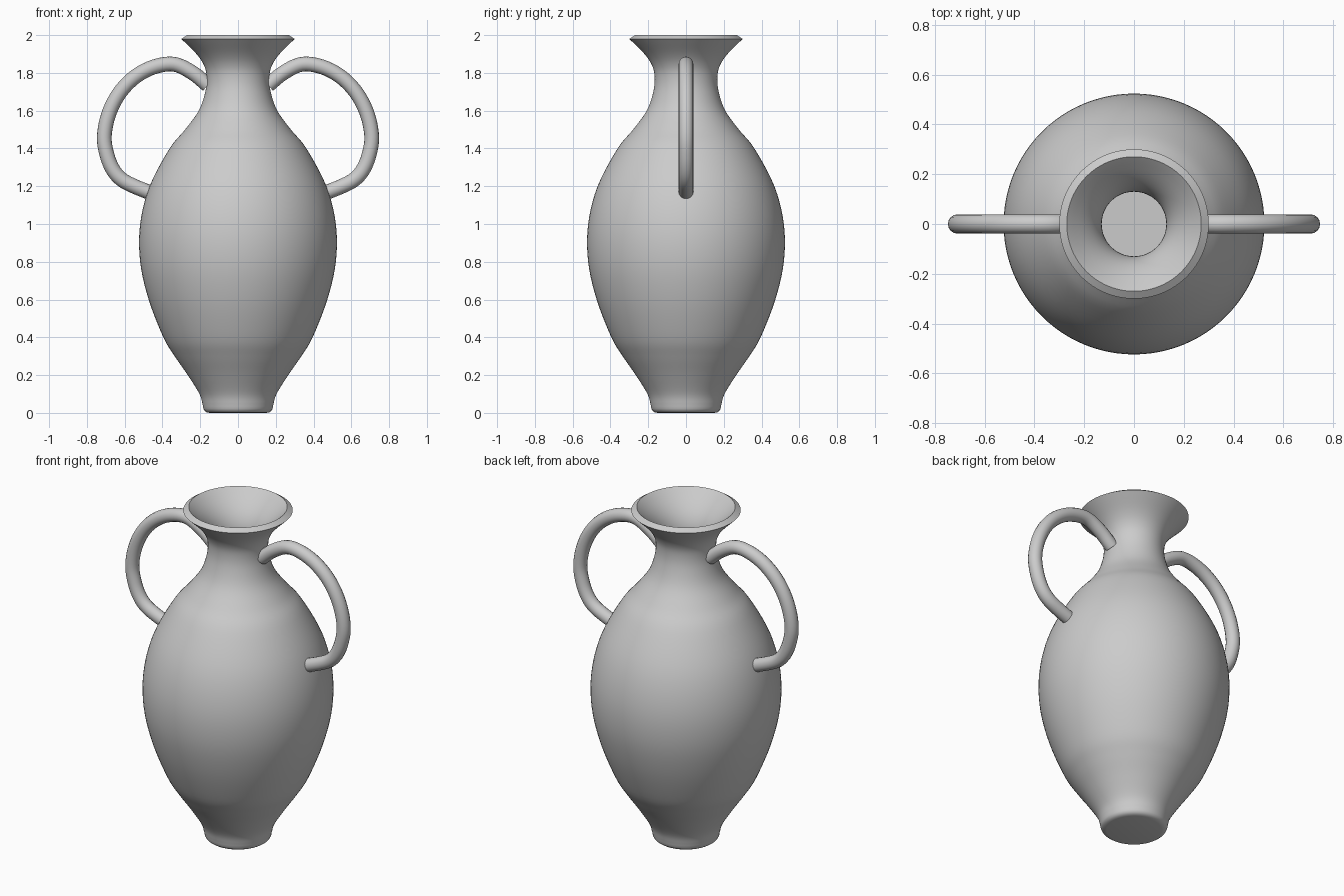
import bpy, bmesh, math
from mathutils import Vector

if "Cube" in bpy.data.objects:
    bpy.data.objects.remove(bpy.data.objects["Cube"])


def smooth_path(pts, steps=5):
    """Catmull-Rom curve through 2D points."""
    p = [Vector(q) for q in pts]
    p = [2 * p[0] - p[1]] + p + [2 * p[-1] - p[-2]]
    out = []
    for a, b, c, d in zip(p, p[1:], p[2:], p[3:]):
        for i in range(steps):
            t = i / steps
            out.append(0.5 * (2 * b + (c - a) * t + (2 * a - 5 * b + 4 * c - d) * t * t
                              + (3 * b - a - 3 * c + d) * t ** 3))
    return out + [p[-2]]


def inset(path, dist):
    """Shift a rising profile towards its inner side."""
    out = []
    for i, p in enumerate(path):
        d = (path[min(i + 1, len(path) - 1)] - path[max(i - 1, 0)]).normalized()
        out.append(p + dist * Vector((-d.y, d.x)))
    return out


def shade(obj):
    bpy.ops.object.select_all(action='DESELECT')
    obj.select_set(True)
    bpy.context.view_layer.objects.active = obj
    bpy.ops.object.shade_smooth_by_angle(angle=math.radians(35))


def lathe(name, profile, sides=96):
    bm = bmesh.new()
    verts = [bm.verts.new((r, 0, z)) for r, z in profile]
    edges = [bm.edges.new(pair) for pair in zip(verts, verts[1:])]
    bmesh.ops.spin(bm, geom=verts + edges, cent=(0, 0, 0), axis=(0, 0, 1),
                   angle=2 * math.pi, steps=sides)
    bmesh.ops.remove_doubles(bm, verts=bm.verts, dist=1e-5)
    bmesh.ops.recalc_face_normals(bm, faces=bm.faces)
    mesh = bpy.data.meshes.new(name)
    bm.to_mesh(mesh)
    bm.free()
    obj = bpy.data.objects.new(name, mesh)
    bpy.context.collection.objects.link(obj)
    shade(obj)
    return obj


def tube(name, path, radius):
    curve = bpy.data.curves.new(name, 'CURVE')
    curve.dimensions = '3D'
    curve.bevel_depth = radius
    curve.bevel_resolution = 6
    curve.use_fill_caps = True
    spline = curve.splines.new('POLY')
    spline.points.add(len(path) - 1)
    for pt, (x, z) in zip(spline.points, path):
        pt.co = (x, 0, z, 1)
    obj = bpy.data.objects.new(name, curve)
    bpy.context.collection.objects.link(obj)
    bpy.ops.object.select_all(action='DESELECT')
    obj.select_set(True)
    bpy.context.view_layer.objects.active = obj
    bpy.ops.object.convert(target='MESH')
    shade(bpy.context.view_layer.objects.active)


# Vase: foot, belly, neck and flared rim, with an even wall around the hollow inside
outer = smooth_path([(0.185, 0.035), (0.204, 0.1), (0.266, 0.2), (0.335, 0.3), (0.395, 0.4),
                     (0.473, 0.6), (0.518, 0.8), (0.518, 1.0), (0.468, 1.2), (0.362, 1.4),
                     (0.28, 1.5), (0.208, 1.6), (0.173, 1.7), (0.166, 1.78),
                     (0.18, 1.84), (0.22, 1.9), (0.3, 1.98)])
foot = [(0, 0), (0.15, 0), (0.166, 0.003), (0.177, 0.011), (0.183, 0.022)]
inner = [p for p in inset(outer, 0.036) if p.y > 0.04]
inner[-1] = Vector((0.27, 2.0))
lathe("vase_body", foot + outer + inner[::-1] + [(0.148, 0.036), (0, 0.036)])

# Handles: one arched path, mirrored to each side
arch = smooth_path([(0.16, 1.735), (0.24, 1.80), (0.34, 1.846), (0.45, 1.83), (0.55, 1.775),
                    (0.63, 1.69), (0.685, 1.58), (0.708, 1.46), (0.692, 1.36), (0.66, 1.285),
                    (0.615, 1.235), (0.55, 1.2), (0.45, 1.16)])
for name, side in (("right_handle", 1), ("left_handle", -1)):
    tube(name, [(side * x, z) for x, z in arch], 0.039)
